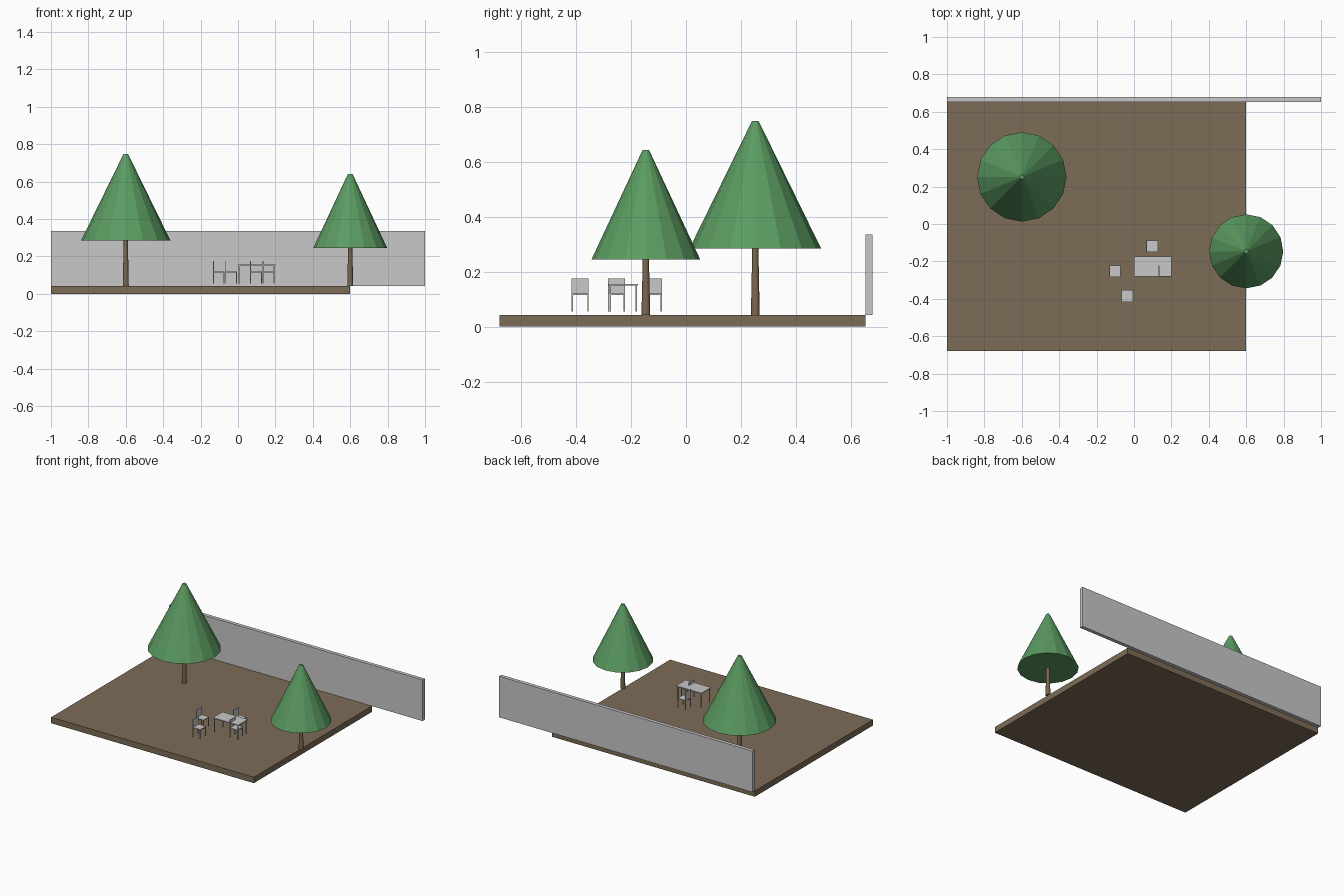
import bpy
from mathutils import Vector

if "Cube" in bpy.data.objects:
    bpy.data.objects.remove(bpy.data.objects["Cube"])


def material(name, rgb):
    m = bpy.data.materials.new(name)
    m.diffuse_color = (*rgb, 1)
    m.use_nodes = True
    m.node_tree.nodes["Principled BSDF"].inputs["Base Color"].default_value = m.diffuse_color
    return m


SOIL = material("soil brown", (0.205, 0.15, 0.095))
BARK = material("bark brown", (0.2, 0.135, 0.08))
LEAF = material("leaf green", (0.105, 0.33, 0.12))
GREY = material("light grey", (0.58, 0.58, 0.58))


def box(name, lo, hi, mat):
    lo, hi = Vector(lo), Vector(hi)
    bpy.ops.mesh.primitive_cube_add(size=1, location=(lo + hi) / 2)
    ob = bpy.context.object
    ob.name = name
    ob.scale = hi - lo
    ob.data.materials.append(mat)
    return ob


def cone(name, x, y, z0, z1, r0, r1, mat):
    bpy.ops.mesh.primitive_cone_add(vertices=16, radius1=r0, radius2=r1,
                                    depth=z1 - z0, location=(x, y, (z0 + z1) / 2))
    ob = bpy.context.object
    ob.name = name
    ob.data.materials.append(mat)


def legs(name, x0, x1, y0, y1, top, t):
    for i, x in enumerate((x0, x1 - t)):
        for j, y in enumerate((y0, y1 - t)):
            box(f"{name}_leg_{i}{j}", (x, y, FOOT), (x + t, y + t, top), GREY)


GROUND = 0.042   # top of the ground slab
FOOT = 0.055     # underside of the furniture legs

# Ground slab and boundary wall
box("ground", (-1, -0.678, 0), (0.6, 0.652, GROUND), SOIL)
box("wall", (-1, 0.652, GROUND), (1, 0.678, 0.335), GREY)

# Trees: position, crown base, crown top, crown radius
for n, (x, y, z0, z1, r) in enumerate([(-0.6, 0.252, 0.285, 0.748, 0.239),
                                       (0.6, -0.146, 0.244, 0.642, 0.198)]):
    cone(f"tree_{n}_trunk", x, y, GROUND, z0 + 0.01, 0.016, 0.011, BARK)
    cone(f"tree_{n}_crown", x, y, z0, z1, r, 0.012, LEAF)

# Table
box("table_top", (0, -0.282, 0.15), (0.2, -0.174, 0.156), GREY)
legs("table", 0.004, 0.196, -0.278, -0.178, 0.15, 0.006)

# Chairs, all with the backrest on the -x side
S = 0.062
for n, (x, y) in enumerate([(0.065, -0.149), (-0.134, -0.284),
                            (-0.068, -0.416), (0.132, -0.284)]):
    box(f"chair_{n}_seat", (x, y, 0.115), (x + S, y + S, 0.12), GREY)
    box(f"chair_{n}_back", (x, y, 0.12), (x + 0.005, y + S, 0.176), GREY)
    legs(f"chair_{n}", x, x + S, y, y + S, 0.115, 0.005)
